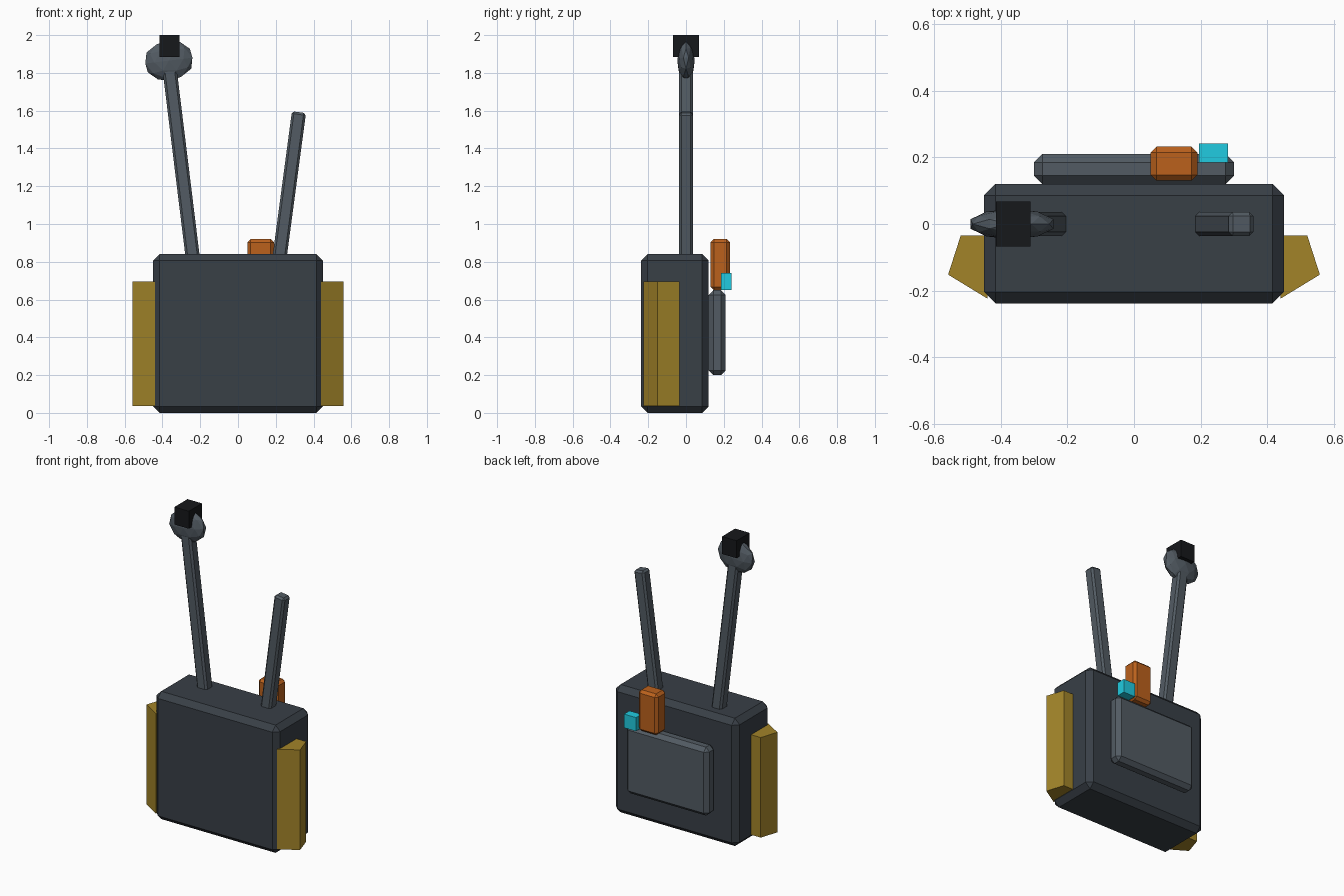
import bpy, bmesh
from math import radians, tan, cos
from mathutils import Matrix, Vector

if "Cube" in bpy.data.objects:
    bpy.data.objects.remove(bpy.data.objects["Cube"])


def material(name, rgb):
    m = bpy.data.materials.new(name)
    m.diffuse_color = (*rgb, 1)
    m.use_nodes = True
    m.node_tree.nodes["Principled BSDF"].inputs["Base Color"].default_value = m.diffuse_color
    return m


DARK = material("dark_shell", (0.04, 0.05, 0.062))
GREY = material("grey_metal", (0.085, 0.105, 0.125))
GOLD = material("gold", (0.36, 0.23, 0.022))
ORANGE = material("orange", (0.5, 0.12, 0.012))
CYAN = material("cyan", (0.015, 0.6, 0.75))
BLACK = material("black", (0.008, 0.009, 0.011))


def finish(name, bm, mat):
    bmesh.ops.recalc_face_normals(bm, faces=bm.faces)
    me = bpy.data.meshes.new(name)
    bm.to_mesh(me)
    bm.free()
    me.materials.append(mat)
    ob = bpy.data.objects.new(name, me)
    bpy.context.collection.objects.link(ob)
    return ob


def box(name, lo, hi, mat, bevel=0.0):
    lo, hi = Vector(lo), Vector(hi)
    bm = bmesh.new()
    bmesh.ops.create_cube(bm, size=1, matrix=Matrix.Diagonal((*(hi - lo), 1)))
    if bevel:
        bmesh.ops.bevel(bm, geom=bm.edges[:], offset=bevel, segments=1,
                        affect='EDGES')
    ob = finish(name, bm, mat)
    ob.location = (lo + hi) / 2
    return ob


def rod(name, x, angle, z0, z1, mat):
    """Chamfered square rod leaning sideways; x is its centre at z0."""
    a = radians(angle)
    h = (z1 - z0) / cos(a) / 2
    ob = box(name, (-0.0375, -0.036, -h), (0.0375, 0.036, h), mat, 0.012)
    ob.rotation_euler.y = a
    ob.location = (x + tan(a) * (z1 - z0) / 2, 0, (z0 + z1) / 2)


# Main pack and rear panel
box("pack_body", (-0.45, -0.238, 0), (0.45, 0.12, 0.84), DARK, 0.034)
box("rear_panel", (-0.3, 0.12, 0.2), (0.3, 0.21, 0.65), GREY, 0.025)

# Rear canister and indicator light
box("canister", (0.05, 0.13, 0.65), (0.19, 0.232, 0.92), ORANGE, 0.017)
box("indicator", (0.195, 0.184, 0.65), (0.282, 0.241, 0.74), CYAN)

# Mirrored side fins
for side, s in (("left", -1), ("right", 1)):
    bm = bmesh.new()
    profile = [(0.44, -0.224), (0.558, -0.152), (0.52, -0.034), (0.44, -0.034)]
    face = bm.faces.new([bm.verts.new((s * x, y, 0.037)) for x, y in profile])
    ext = bmesh.ops.extrude_face_region(bm, geom=[face])
    top = [v for v in ext["geom"] if isinstance(v, bmesh.types.BMVert)]
    bmesh.ops.translate(bm, verts=top, vec=(0, 0, 0.658))
    finish(side + "_fin", bm, GOLD)

# Leaning masts
rod("tall_mast", -0.237, -7, 0.80, 1.84, GREY)
rod("short_mast", 0.217, 7.6, 0.80, 1.592, GREY)

# Flattened faceted head on the tall mast
bm = bmesh.new()
bmesh.ops.create_icosphere(bm, subdivisions=2, radius=1,
                           matrix=Matrix.Diagonal((0.132, 0.046, 0.108, 1)))
head = finish("mast_head", bm, GREY)
head.location = (-0.366, 0, 1.865)
head.rotation_euler.y = radians(-7)

# Black block set into the head
box("head_block", (-0.415, -0.068, 1.885), (-0.31, 0.068, 2.0), BLACK)
